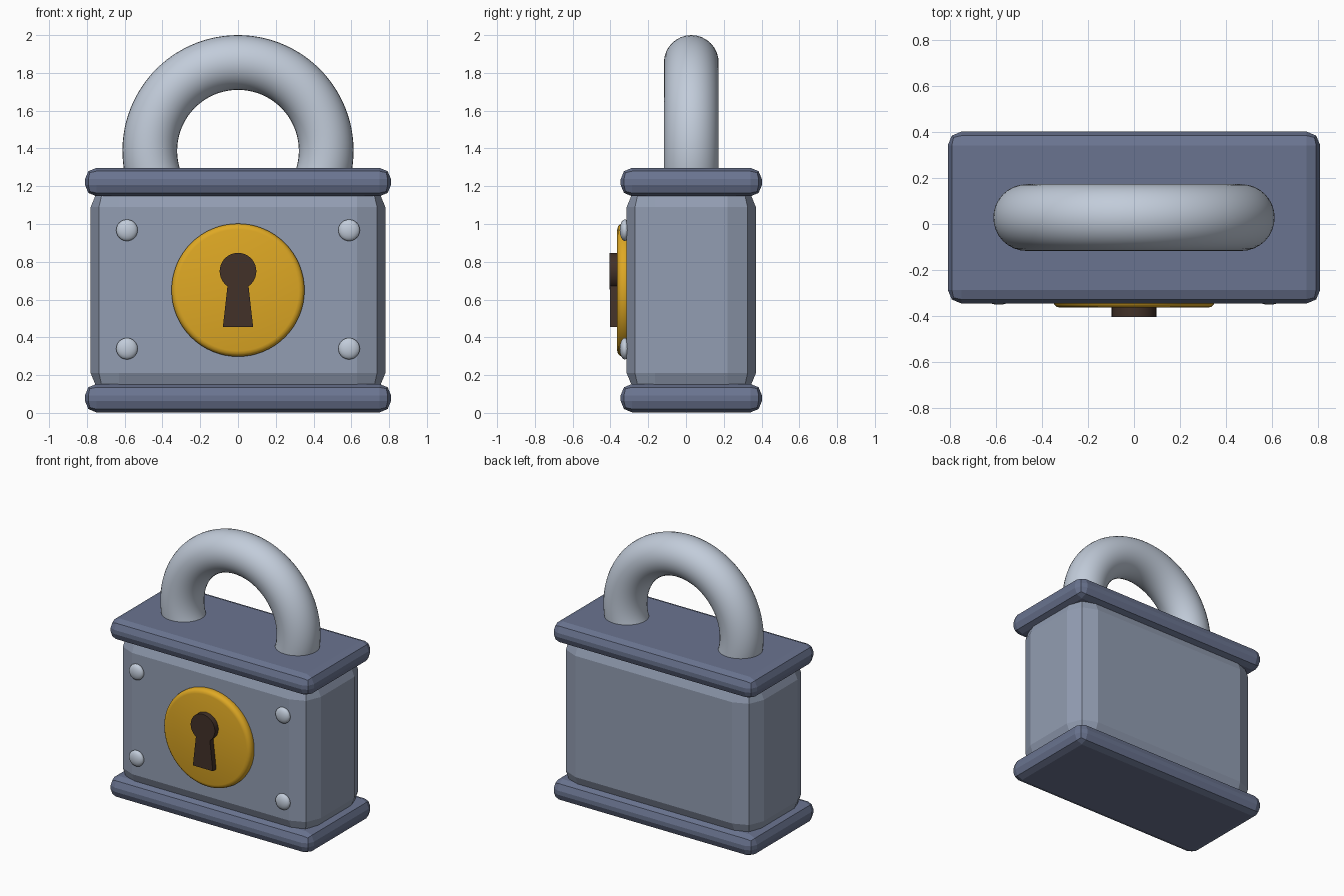
import bpy, bmesh, math
from mathutils import Matrix, Vector

if "Cube" in bpy.data.objects:
    bpy.data.objects.remove(bpy.data.objects["Cube"])

YC = 0.028  # depth centre of the case


def material(name, rgb):
    m = bpy.data.materials.new(name)
    lin = [((c / 255 + 0.055) / 1.055) ** 2.4 for c in rgb]
    m.diffuse_color = (*lin, 1)
    m.use_nodes = True
    m.node_tree.nodes["Principled BSDF"].inputs["Base Color"].default_value = m.diffuse_color
    return m


CASE = material("blue grey case", (146, 157, 178))
BAND = material("slate band", (106, 116, 144))
STEEL = material("pale steel", (194, 204, 218))
BRASS = material("golden brass", (222, 168, 36))
DARK = material("dark brown", (66, 49, 40))


def finish(name, bm, mat, smooth=None):
    bmesh.ops.recalc_face_normals(bm, faces=bm.faces)
    me = bpy.data.meshes.new(name)
    bm.to_mesh(me)
    bm.free()
    me.materials.append(mat)
    ob = bpy.data.objects.new(name, me)
    bpy.context.collection.objects.link(ob)
    if smooth:
        bpy.ops.object.select_all(action='DESELECT')
        ob.select_set(True)
        bpy.context.view_layer.objects.active = ob
        bpy.ops.object.shade_smooth_by_angle(angle=math.radians(smooth))
    return ob


def rounded_box(name, hx, hy, z0, z1, radius, mat):
    bm = bmesh.new()
    bmesh.ops.create_cube(bm, size=1, matrix=Matrix.Translation((0, YC, (z0 + z1) / 2))
                          @ Matrix.Diagonal((2 * hx, 2 * hy, z1 - z0, 1)))
    bmesh.ops.bevel(bm, geom=bm.edges[:], offset=radius, segments=2,
                    profile=0.5, affect='EDGES')
    return finish(name, bm, mat)


def disc(name, radius, y0, y1, z, mat, bevel=0):
    bm = bmesh.new()
    bmesh.ops.create_cone(bm, cap_ends=True, segments=64, radius1=radius, radius2=radius,
                          depth=y1 - y0, matrix=Matrix.Translation((0, (y0 + y1) / 2, z))
                          @ Matrix.Rotation(math.pi / 2, 4, 'X'))
    if bevel:
        rims = [e for e in bm.edges if abs(e.verts[0].co.y - e.verts[1].co.y) < 1e-5]
        bmesh.ops.bevel(bm, geom=rims, offset=bevel, segments=3, profile=0.5, affect='EDGES')
    return finish(name, bm, mat, 40)


# Case and its two bands
rounded_box("case", 0.78, 0.342, 0.06, 1.24, 0.15, CASE)
rounded_box("bottom_band", 0.81, 0.374, 0.003, 0.153, 0.06, BAND)
rounded_box("top_band", 0.81, 0.374, 1.147, 1.297, 0.06, BAND)

# Shackle: a ring arc whose ends sink into the top band
bm = bmesh.new()
R, r, zc, n, k = 0.467, 0.145, 1.388, 64, 32
rings = []
for i in range(n + 1):
    a = math.radians(-20 + 220 * i / n)
    out = Vector((math.cos(a), 0, math.sin(a)))
    ring = []
    for j in range(k):
        b = 2 * math.pi * j / k
        ring.append(bm.verts.new(Vector((0, YC, zc)) + out * (R + r * math.cos(b))
                                 + Vector((0, r * math.sin(b), 0))))
    rings.append(ring)
for p, q in zip(rings, rings[1:]):
    for j in range(k):
        bm.faces.new((p[j], p[(j + 1) % k], q[(j + 1) % k], q[j]))
bm.faces.new(rings[0])
bm.faces.new(rings[-1])
finish("shackle", bm, STEEL, 40)

# Lock face with keyhole
disc("lock_face", 0.352, -0.364, -0.29, 0.65, BRASS, 0.03)
disc("keyhole_round", 0.097, -0.404, -0.33, 0.75, DARK)
bm = bmesh.new()
slot = [bm.verts.new((x, -0.403, z)) for x, z in
        ((-0.08, 0.455), (0.08, 0.455), (0.047, 0.75), (-0.047, 0.75))]
face = bm.faces.new(slot)
ext = bmesh.ops.extrude_face_region(bm, geom=[face], use_keep_orig=True)
bmesh.ops.translate(bm, vec=(0, 0.073, 0),
                    verts=[g for g in ext["geom"] if isinstance(g, bmesh.types.BMVert)])
finish("keyhole_slot", bm, DARK)

# Four flattened rivets
for side, x in (("left", -0.588), ("right", 0.588)):
    for level, z in (("lower", 0.34), ("upper", 0.967)):
        bm = bmesh.new()
        bmesh.ops.create_uvsphere(bm, u_segments=24, v_segments=12, radius=1,
                                  matrix=Matrix.Translation((x, -0.324, z))
                                  @ Matrix.Diagonal((0.057, 0.027, 0.057, 1)))
        finish(f"rivet_{level}_{side}", bm, STEEL, 60)
